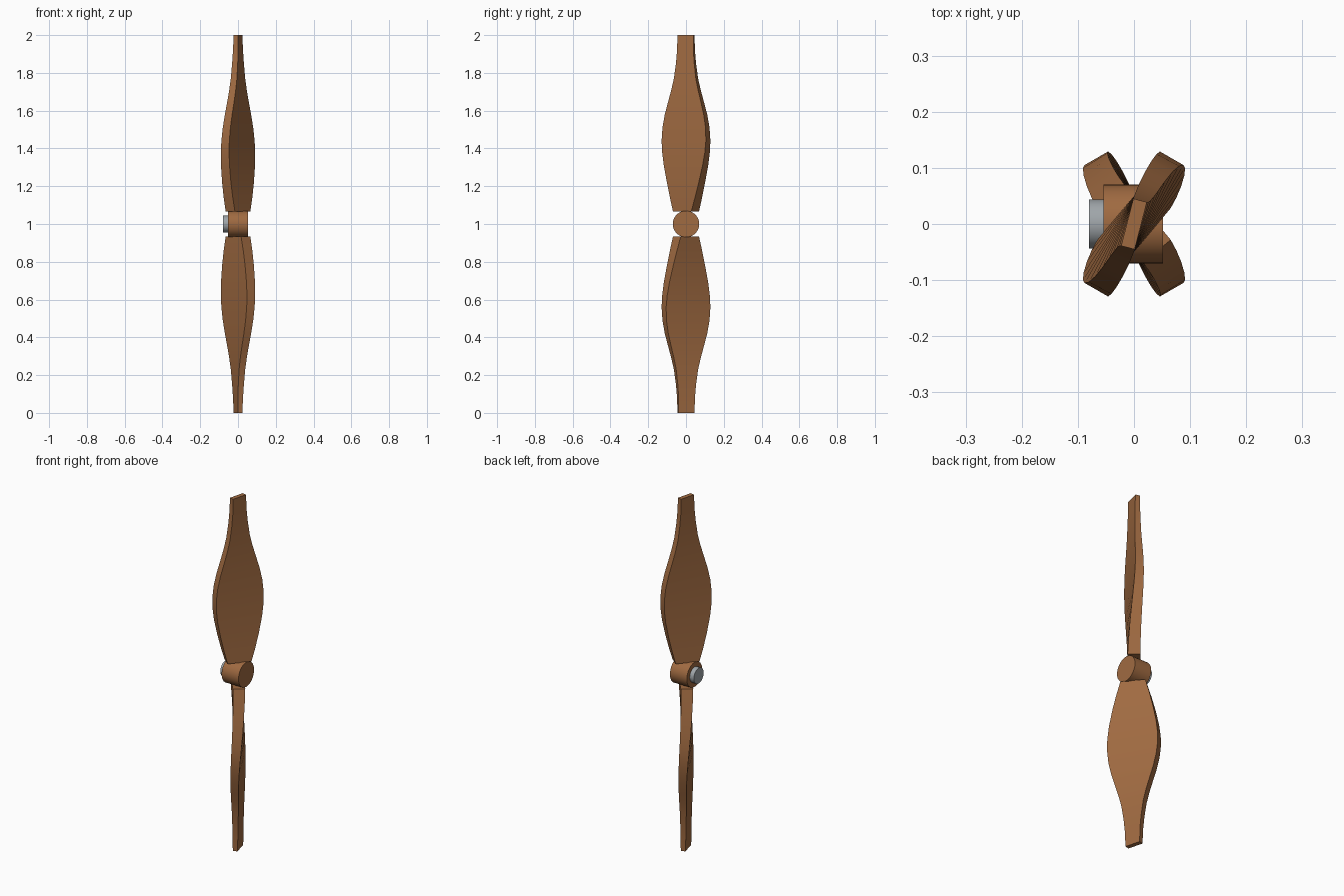
import bpy, bmesh, math
from mathutils import Matrix, Vector

if "Cube" in bpy.data.objects:
    bpy.data.objects.remove(bpy.data.objects["Cube"])


def material(name, rgb):
    m = bpy.data.materials.new(name)
    m.diffuse_color = (*rgb, 1)
    m.use_nodes = True
    m.node_tree.nodes["Principled BSDF"].inputs["Base Color"].default_value = m.diffuse_color
    return m


wood = material("brown wood", (0.35, 0.145, 0.053))
steel = material("grey steel", (0.35, 0.38, 0.40))


def finish(name, bm, mat):
    bmesh.ops.recalc_face_normals(bm, faces=bm.faces)
    me = bpy.data.meshes.new(name)
    bm.to_mesh(me)
    bm.free()
    ob = bpy.data.objects.new(name, me)
    bpy.context.collection.objects.link(ob)
    me.materials.append(mat)
    bpy.ops.object.select_all(action='DESELECT')
    ob.select_set(True)
    bpy.context.view_layer.objects.active = ob
    bpy.ops.object.shade_smooth_by_angle(angle=math.radians(30))
    return ob


def axle_cylinder(name, x0, x1, radius, mat):
    bm = bmesh.new()
    place = Matrix.Translation(((x0 + x1) / 2, 0, 1)) @ Matrix.Rotation(math.pi / 2, 4, 'Y')
    bmesh.ops.create_cone(bm, cap_ends=True, segments=32, radius1=radius,
                          radius2=radius, depth=x1 - x0, matrix=place)
    return finish(name, bm, mat)


# Distance from the hub centre, blade chord
STATIONS = [(0.067, 0.127), (0.14, 0.168), (0.22, 0.208), (0.31, 0.246),
            (0.38, 0.265), (0.44, 0.270), (0.51, 0.258), (0.58, 0.229),
            (0.65, 0.188), (0.71, 0.153), (0.77, 0.124), (0.85, 0.102),
            (0.92, 0.090), (1.0, 0.087)]


def blade(name, turn):
    """Tapered, twisted rectangular sections bridged from root to tip."""
    bm = bmesh.new()
    rings = []
    for h, chord in STATIONS:
        f = (h - 0.067) / 0.933
        a = math.radians(40 - 25.5 * f)
        t = 0.064 - 0.039 * f
        along = Vector((math.sin(a), math.cos(a), 0)) * chord / 2
        across = Vector((math.cos(a), -math.sin(a), 0)) * t / 2
        up = Vector((0, 0, h))
        rings.append([bm.verts.new(up + along * s + across * c)
                      for s, c in ((-1, -1), (-1, 1), (1, 1), (1, -1))])
    for lo, hi in zip(rings, rings[1:]):
        for i in range(4):
            j = (i + 1) % 4
            bm.faces.new((lo[i], lo[j], hi[j], hi[i]))
    bm.faces.new(rings[0])
    bm.faces.new(rings[-1])
    bm.transform(Matrix.Translation((0, 0, 1)) @ Matrix.Rotation(turn, 4, 'X'))
    return finish(name, bm, wood)


# Two blades, half a turn apart about the axle
blade("upper_blade", 0)
blade("lower_blade", math.pi)

# Hub and the shaft stub behind it
axle_cylinder("hub", -0.054, 0.052, 0.07, wood)
axle_cylinder("shaft", -0.08, -0.05, 0.044, steel)
